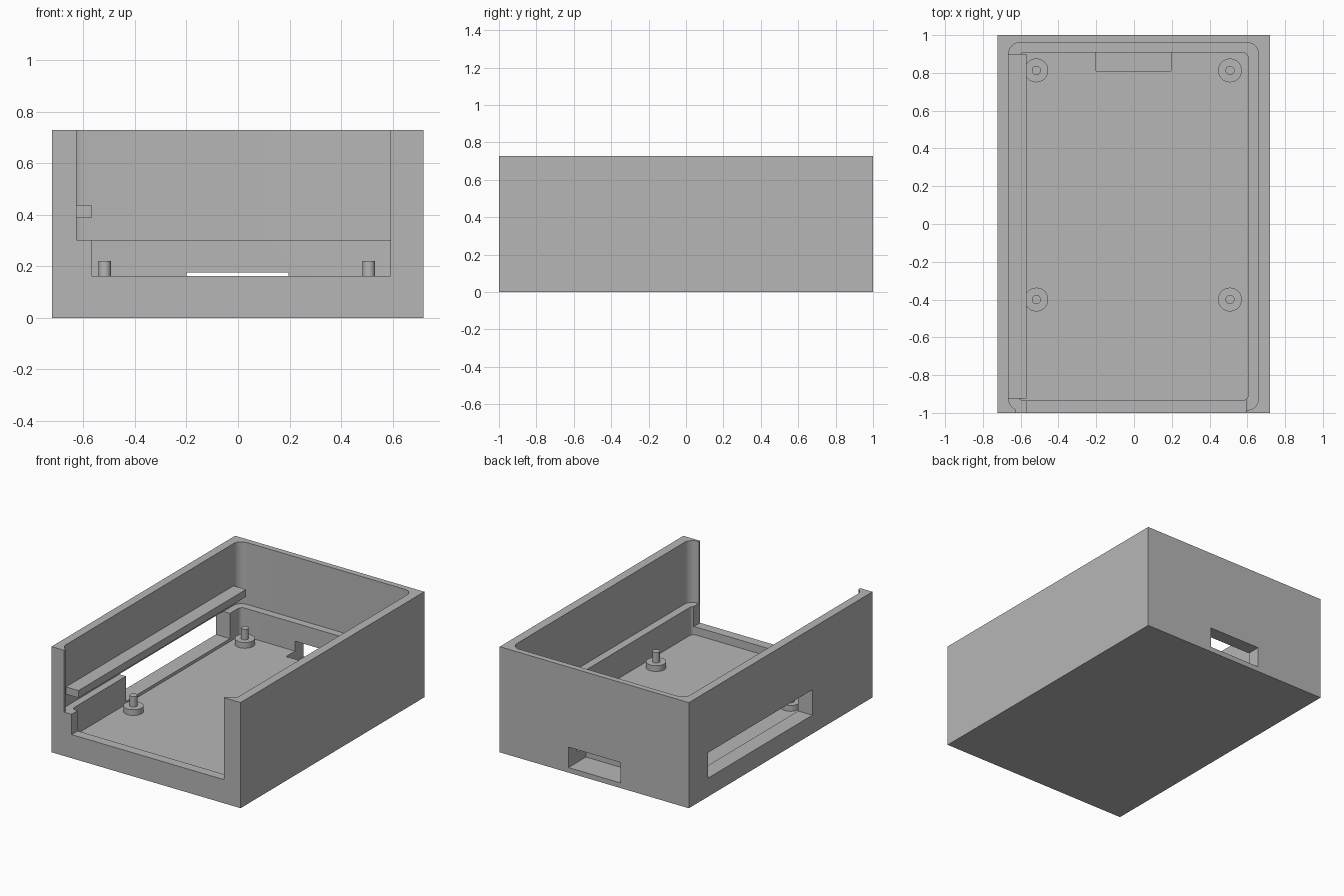
import bpy, bmesh, math

cube = bpy.data.objects.get("Cube")
if cube:
    bpy.data.objects.remove(cube, do_unlink=True)

grey = bpy.data.materials.new("plain_grey")
grey.use_nodes = True
grey.diffuse_color = (0.47, 0.47, 0.47, 1)
grey.node_tree.nodes["Principled BSDF"].inputs["Base Color"].default_value = (0.47, 0.47, 0.47, 1)


def prism(name, outline, z0, z1):
    """Closed upright solid from a 2D outline."""
    bm = bmesh.new()
    face = bm.faces.new([bm.verts.new((x, y, z0)) for x, y in outline])
    new = bmesh.ops.extrude_face_region(bm, geom=[face])["geom"]
    bmesh.ops.translate(bm, vec=(0, 0, z1 - z0),
                        verts=[v for v in new if isinstance(v, bmesh.types.BMVert)])
    bmesh.ops.recalc_face_normals(bm, faces=bm.faces)
    mesh = bpy.data.meshes.new(name)
    bm.to_mesh(mesh)
    bm.free()
    mesh.materials.append(grey)
    ob = bpy.data.objects.new(name, mesh)
    bpy.context.collection.objects.link(ob)
    return ob


def rect(x0, x1, y0, y1, r=0, steps=8):
    """Rectangle outline, with rounded corners when r is given."""
    if not r:
        return [(x0, y0), (x1, y0), (x1, y1), (x0, y1)]
    corners = [(x1 - r, y1 - r), (x0 + r, y1 - r), (x0 + r, y0 + r), (x1 - r, y0 + r)]
    return [(cx + r * math.cos(a), cy + r * math.sin(a))
            for q, (cx, cy) in enumerate(corners)
            for a in [(q + i / steps) * math.pi / 2 for i in range(steps + 1)]]


def circle(cx, cy, r, n=32):
    return [(cx + r * math.cos(2 * math.pi * i / n), cy + r * math.sin(2 * math.pi * i / n))
            for i in range(n)]


def smooth(ob):
    bpy.ops.object.select_all(action="DESELECT")
    bpy.context.view_layer.objects.active = ob
    ob.select_set(True)
    bpy.ops.object.shade_smooth_by_angle(angle=math.radians(30))


def cut(body, outline, z0, z1):
    cutter = prism("cutter", outline, z0, z1)
    cutter.hide_render = True
    mod = body.modifiers.new("cut", "BOOLEAN")
    mod.operation, mod.solver, mod.object = "DIFFERENCE", "EXACT", cutter
    bpy.context.view_layer.objects.active = body
    bpy.ops.object.modifier_apply(modifier=mod.name)
    bpy.data.objects.remove(cutter, do_unlink=True)


FLOOR, LIP, LEDGE, TOP = 0.108, 0.1625, 0.302, 0.728

# Housing block with a stepped cavity
housing = prism("housing", rect(-0.722, 0.72, -1, 1), 0, TOP)
cut(housing, rect(-0.664, 0.659, -0.985, 0.96, 0.06), LEDGE, 1)
cut(housing, rect(-0.614, 0.605, -0.934, 0.907, 0.03), FLOOR, 0.9)

# Front opening, wide above the ledge and narrower below it
cut(housing, rect(-0.627, 0.592, -1.1, -0.9), LEDGE, 1)
cut(housing, rect(-0.569, 0.592, -1.1, -0.9), LIP, 0.9)

# Side window and rear slot, which also notches the floor
cut(housing, rect(-0.8, -0.6, -0.344, 0.79), 0.128, 0.303)
cut(housing, rect(-0.2, 0.196, 0.81, 1.1), 0.035, 0.176)
smooth(housing)

# Rail along the inner side wall
prism("side_rail", rect(-0.67, -0.569, -0.925, 0.9), 0.387, 0.437)

# Four standoffs with locating pins
for x, side in ((-0.517, "right"), (0.508, "left")):
    for y, end in ((-0.4, "front"), (0.813, "back")):
        smooth(prism(f"standoff_{end}_{side}", circle(x, y, 0.063), FLOOR - 0.01, 0.148))
        smooth(prism(f"pin_{end}_{side}", circle(x, y, 0.024), 0.14, 0.22))
